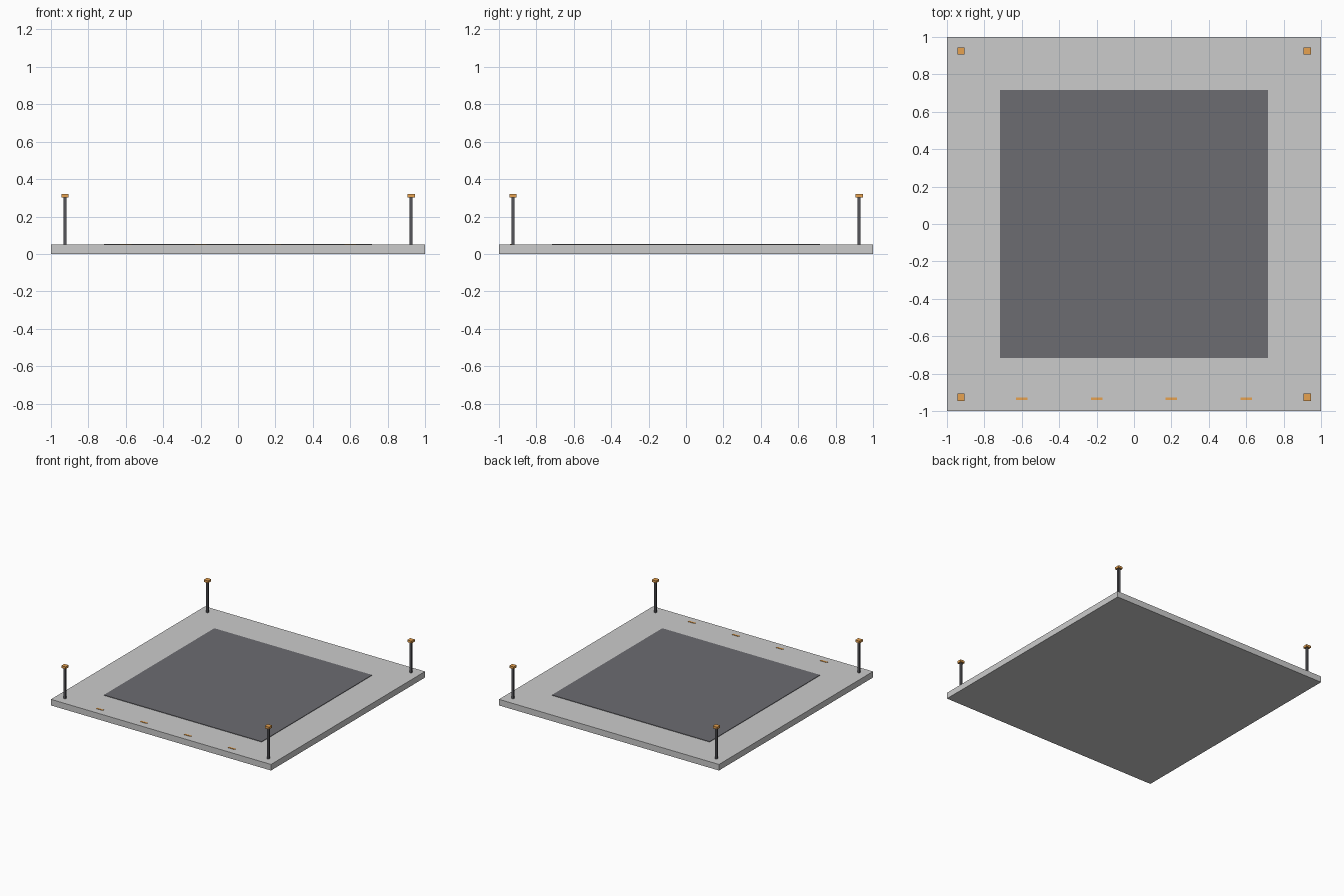
import bpy

if "Cube" in bpy.data.objects:
    bpy.data.objects.remove(bpy.data.objects["Cube"])


def material(name, color):
    m = bpy.data.materials.new(name)
    m.diffuse_color = (*color, 1)
    m.use_nodes = True
    m.node_tree.nodes["Principled BSDF"].inputs["Base Color"].default_value = m.diffuse_color
    return m


dark = material("dark_metal", (0.09, 0.09, 0.10))
panel_grey = material("panel_grey", (0.15, 0.15, 0.165))
orange = material("orange", (0.8, 0.36, 0.08))


def box(name, x, y, z0, z1, w, d, mat=None):
    bpy.ops.mesh.primitive_cube_add(size=1, location=(x, y, (z0 + z1) / 2))
    ob = bpy.context.object
    ob.name = name
    ob.scale = (w, d, z1 - z0)
    bpy.ops.object.transform_apply(location=False, rotation=False, scale=True)
    if mat:
        ob.data.materials.append(mat)
    return ob


# Square slab with a thin inset panel on top
box("base_slab", 0, 0, 0, 0.05, 2, 2)
box("floor_panel", 0, 0, 0.05, 0.054, 1.434, 1.434, panel_grey)

# Corner posts with square caps
for sx, side in ((-1, "left"), (1, "right")):
    for sy, end in ((-1, "front"), (1, "back")):
        x, y = 0.925 * sx, 0.925 * sy
        box(f"post_{end}_{side}", x, y, 0.05, 0.302, 0.018, 0.018, dark)
        box(f"post_cap_{end}_{side}", x, y, 0.302, 0.32, 0.04, 0.04, orange)

# Marker strips along the front edge
for i in range(4):
    box(f"front_marker_{i + 1}", -0.6 + 0.4 * i, -0.935, 0.05, 0.053, 0.062, 0.014, orange)
